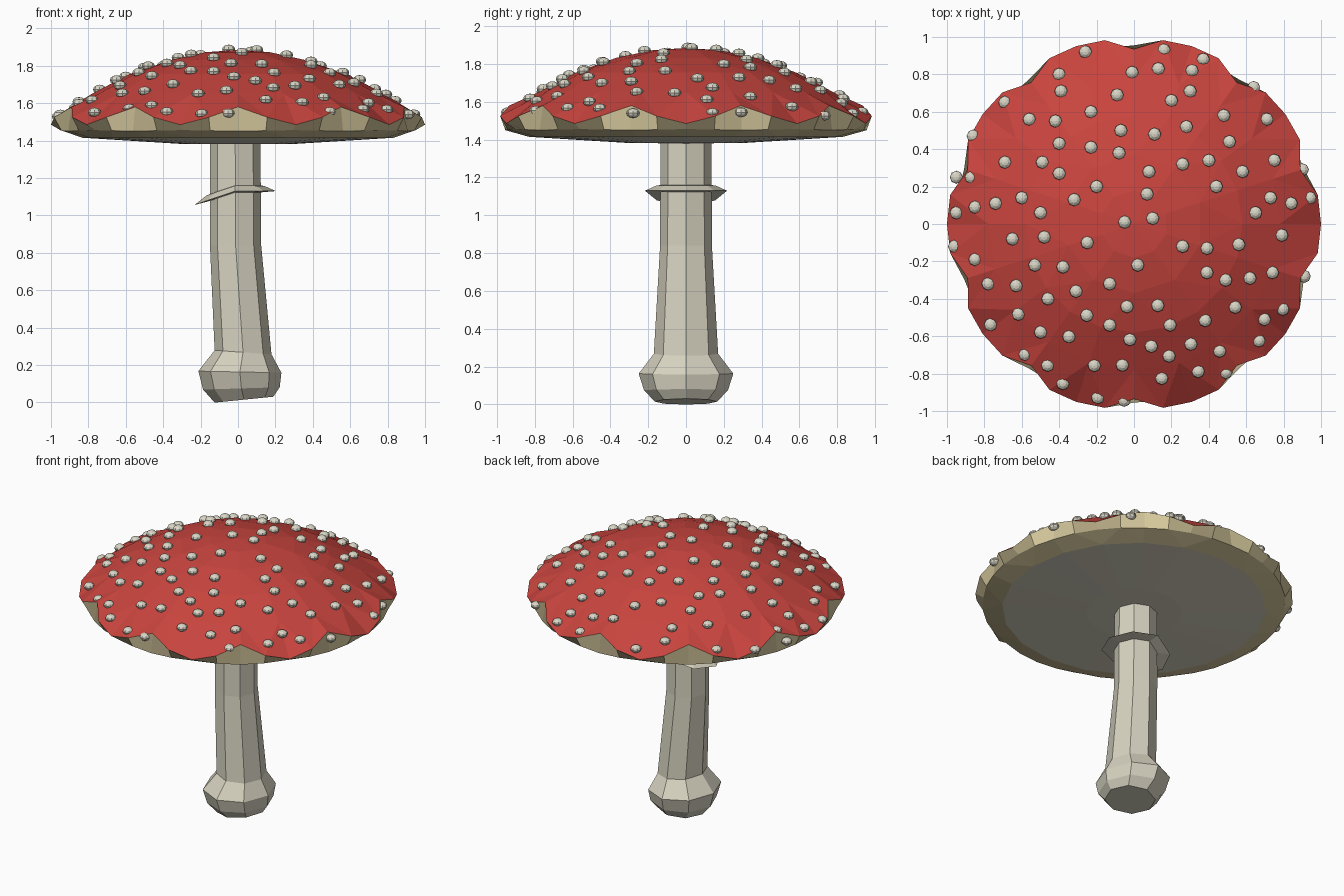
import bpy, bmesh, math, random
from mathutils import Matrix, Vector

if "Cube" in bpy.data.objects:
    bpy.data.objects.remove(bpy.data.objects["Cube"])

def material(name, col):
    m = bpy.data.materials.new(name)
    m.diffuse_color = (*col, 1)
    m.use_nodes = True
    m.node_tree.nodes["Principled BSDF"].inputs["Base Color"].default_value = m.diffuse_color
    return m

RED = material("cap_red", (0.58, 0.058, 0.048))
TAN = material("rim_tan", (0.66, 0.57, 0.33))
CREAM = material("stem_cream", (0.68, 0.65, 0.53))
WHITE = material("spot_white", (0.70, 0.68, 0.57))

def finish(name, bm, mats):
    bmesh.ops.recalc_face_normals(bm, faces=bm.faces)
    me = bpy.data.meshes.new(name)
    bm.to_mesh(me)
    bm.free()
    for m in mats:
        me.materials.append(m)
    ob = bpy.data.objects.new(name, me)
    bpy.context.collection.objects.link(ob)
    return ob

def stitch(bm, a, b, mat=0):
    """Join ring a to ring b, which has as many vertices or half as many."""
    n, m = len(a), len(b)
    if m == 1:
        fs = [(a[i], a[(i + 1) % n], b[0]) for i in range(n)]
    elif n == m:
        fs = [(a[i], a[(i + 1) % n], b[(i + 1) % n], b[i]) for i in range(n)]
    else:
        fs = []
        for j in range(m):
            p, q, r = a[2 * j], a[2 * j + 1], a[(2 * j + 2) % n]
            s, t = b[j], b[(j + 1) % m]
            fs += [(p, q, s), (q, t, s), (q, r, t)]
    for f in fs:
        bm.faces.new(f).material_index = mat

def dome_z(r):
    return 1.5 + 0.385 * (1 - r * r)

# cap: red dome, zigzag tan rim, cream underside
bm = bmesh.new()
def ring(n, fn):
    vs = []
    for k in range(n):
        a = math.radians(-90) + 2 * math.pi * k / n
        r, z = fn(k)
        vs.append(bm.verts.new((r * math.cos(a), r * math.sin(a), z)))
    return vs

ZIG = [(0.935, 1.58), (0.995, 1.525), (1.0, 1.485), (0.995, 1.525)]
LOW = [(0.955, 1.45), (0.955, 1.453), (0.95, 1.456), (0.955, 1.453)]
rim = ring(40, lambda k: ZIG[k % 4])
prev = rim
for n, r in ((20, 0.78), (20, 0.58), (10, 0.37), (10, 0.18), (1, 0)):
    cur = ring(n, lambda k: (r, dome_z(r)))
    stitch(bm, prev, cur, 0)
    prev = cur
low = ring(40, lambda k: LOW[k % 4])
stitch(bm, rim, low, 1)
edge = ring(20, lambda k: (0.83, 1.415))
stitch(bm, low, edge, 1)
inner = ring(20, lambda k: (0.3, 1.382))
stitch(bm, edge, inner, 2)
stitch(bm, inner, ring(1, lambda k: (0, 1.38)), 2)
finish("cap", bm, [RED, TAN, CREAM])

# spots: flattened beads on the dome
SPOTS = [
    -.26, .92, .16, .93, .37, .88, -.4, .8, -.01, .81, .13, .83, .31, .82, .64, .73,
    -.39, .71, -.09, .69, .2, .66, .3, .71, -.69, .65, -.56, .56, -.42, .55, -.23, .6,
    -.07, .5, .11, .48, .28, .52, .48, .58, .71, .56, -.86, .47, -.4, .43, -.23, .41,
    -.08, .38, .51, .44, -.69, .33, -.49, .33, -.4, .27, .08, .28, .26, .32, .4, .34,
    .58, .28, .75, .34, .9, .29, -.95, .25, -.87, .25, -.2, .2, .44, .2, -.6, .14,
    -.32, .13, .07, .16, .73, .14, .84, .11, .94, .14, -.95, .06, -.85, .09, -.74, .11,
    -.5, .06, -.05, .01, .1, .03, .65, .06, -.96, -.12, -.65, -.08, -.48, -.07, -.25, -.1,
    .26, -.12, .39, -.13, .56, -.11, .79, -.06, -.85, -.19, -.53, -.22, -.38, -.23, .02, -.22,
    .39, -.26, .49, -.3, .62, -.29, .74, -.26, .91, -.28, -.78, -.32, -.63, -.33, -.46, -.4,
    -.31, -.36, -.13, -.32]
pts = [Vector(p) for p in zip(SPOTS[::2], SPOTS[1::2])]
# remaining spots fill the front part of the dome evenly
random.seed(4)
while len(pts) < 103:
    cand = [Vector((random.uniform(-1, 1), random.uniform(-1, -0.36))) for _ in range(60)]
    cand = [c for c in cand if c.length < 0.95]
    pts.append(max(cand, key=lambda c: min((c - p).length for p in pts)))
bm = bmesh.new()
for p in pts:
    mat = Matrix.Translation((p.x, p.y, dome_z(p.length) + 0.004)) @ Matrix.Diagonal((1, 1, 0.72, 1))
    bmesh.ops.create_uvsphere(bm, u_segments=8, v_segments=6, radius=0.035, matrix=mat)
finish("cap_spots", bm, [WHITE])

# stem: eight-sided, leaning, with a bulbous foot
# (centre x, z, radius x, radius y, tilt)
STEM = [(0.032, 0.015, 0.157, 0.165, 0.1), (0.018, 0.075, 0.205, 0.222, 0.03),
        (0.01, 0.163, 0.222, 0.25, -0.02), (0.027, 0.268, 0.152, 0.17, -0.07),
        (-0.013, 0.84, 0.137, 0.137, 0), (-0.015, 1.41, 0.135, 0.135, 0)]
bm = bmesh.new()
rings = []
for cx, z, rx, ry, tilt in STEM:
    vs = []
    for k in range(8):
        a = k * math.pi / 4
        dx = rx * math.cos(a)
        vs.append(bm.verts.new((cx + dx, ry * math.sin(a), z + tilt * dx)))
    rings.append(vs)
for a, b in zip(rings, rings[1:]):
    stitch(bm, a, b)
bm.faces.new(rings[0])
bm.faces.new(rings[-1])
finish("stem", bm, [CREAM])

# skirt: thin collar drooping on the left side
bm = bmesh.new()
rings = []
for r, z in ((0.125, 1.16), (0.155, 1.158), (0.217, 1.13), (0.125, 1.122)):
    vs = []
    for k in range(8):
        a = k * math.pi / 4
        x = -0.015 + r * math.cos(a)
        vs.append(bm.verts.new((x, r * math.sin(a), z - 0.35 * max(0, -x - 0.02))))
    rings.append(vs)
for i in range(4):
    stitch(bm, rings[i], rings[(i + 1) % 4])
finish("stem_skirt", bm, [CREAM])
